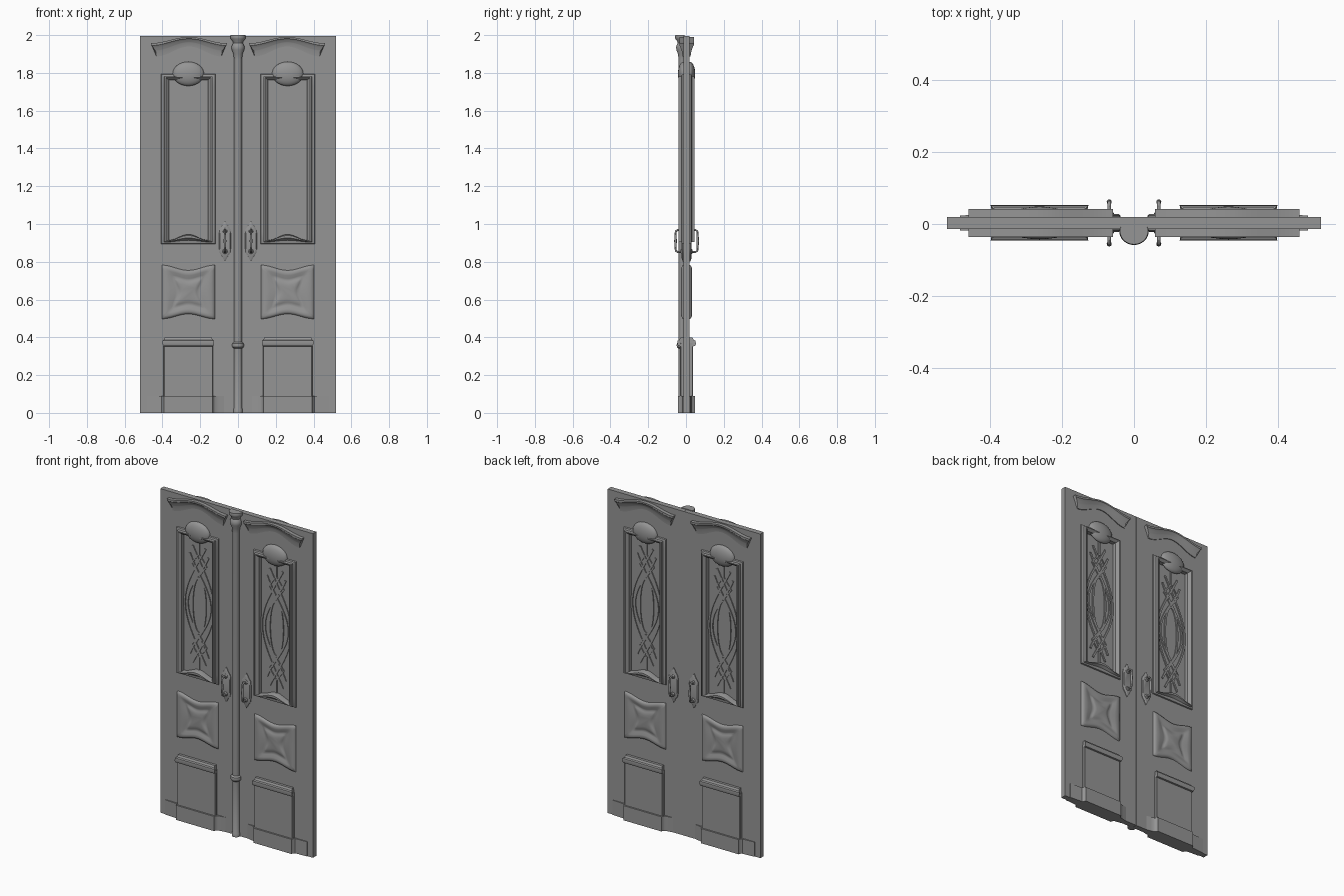
import bpy, bmesh, math
from mathutils import Vector

if "Cube" in bpy.data.objects:
    bpy.data.objects.remove(bpy.data.objects["Cube"])

MID_Y = 0.003      # middle plane of the doors
HALF = 0.0165      # half the slab thickness
CX = 0.263         # centre line of one leaf
PANE = -0.0125     # pane depth relative to the slab face

grey = bpy.data.materials.new("painted_grey")
grey.use_nodes = True
grey.diffuse_color = (0.3, 0.3, 0.3, 1)
grey.node_tree.nodes["Principled BSDF"].inputs["Base Color"].default_value = (0.3, 0.3, 0.3, 1)


def finish(name, bm, mirror=(True, True), angle=35):
    """Turn a bmesh into a shaded object, mirrored across x and y."""
    bmesh.ops.recalc_face_normals(bm, faces=bm.faces)
    mesh = bpy.data.meshes.new(name)
    bm.to_mesh(mesh)
    bm.free()
    for p in mesh.polygons:
        p.use_smooth = True
    mesh.set_sharp_from_angle(angle=math.radians(angle))
    mesh.materials.append(grey)
    ob = bpy.data.objects.new(name, mesh)
    bpy.context.collection.objects.link(ob)
    ob.location.y = MID_Y
    if any(mirror):
        mod = ob.modifiers.new("Mirror", "MIRROR")
        mod.use_axis = (mirror[0], mirror[1], False)
        mod.use_mirror_merge = False


def at(x, z, d):
    """Point at height d above the front face of the slab."""
    return Vector((x, -HALF - d, z))


def bridge(bm, rows, closed=True, base=True):
    """Skin rows of points: closed rings are capped, open rows get side ends."""
    vs = [[bm.verts.new(p) for p in row] for row in rows]
    n = len(vs[0])
    for a, b in zip(vs, vs[1:]):
        for i in range(n if closed else n - 1):
            j = (i + 1) % n
            bm.faces.new((a[i], a[j], b[j], b[i]))
    if closed:
        bm.faces.new(vs[-1])
        if base:
            bm.faces.new(vs[0])
    else:
        bm.faces.new([r[0] for r in vs])
        bm.faces.new([r[-1] for r in vs])


def bump(u):
    return (1 + math.cos(math.pi * u)) / 2


def outline(hw, z0, z1, low=0, high=0, side=0, n=16):
    """Rectangle whose four edges may bow by a cosine bump."""
    us = [-1 + 2 * i / n for i in range(n)]
    h, zm = (z1 - z0) / 2, (z0 + z1) / 2
    pts = [(CX + hw * u, z0 + low * bump(u)) for u in us]
    pts += [(CX + hw - side * bump(u), zm + h * u) for u in us]
    pts += [(CX - hw * u, z1 + high * bump(u)) for u in us]
    pts += [(CX - hw + side * bump(u), zm - h * u) for u in us]
    return pts


def relief(name, rings, base=True, angle=35):
    bm = bmesh.new()
    bridge(bm, [[at(x, z, d) for x, z in pts] for pts, d in rings], base=base)
    finish(name, bm, angle=angle)


# Door leaf with a window opening
bm = bmesh.new()
xs, zs = (0.0005, 0.15, 0.376, 0.52), (0, 0.91, 1.775, 1.996)
grid = [[bm.verts.new((x, -HALF, z)) for z in zs] for x in xs]
for i in range(3):
    for j in range(3):
        if (i, j) != (1, 1):
            bm.faces.new((grid[i][j], grid[i + 1][j], grid[i + 1][j + 1], grid[i][j + 1]))
front = bm.faces[:]
back = bmesh.ops.extrude_face_region(bm, geom=front, use_keep_orig=True)["geom"]
bmesh.ops.translate(bm, vec=(0, 2 * HALF, 0), verts=[v for v in back if isinstance(v, bmesh.types.BMVert)])
finish("door_leaf", bm, (True, False))

# Window frame, sloping inwards to the pane
inner = outline(0.103, 0.915, 1.762, low=0.03)
relief("window_frame", [
    (outline(0.144, 0.895, 1.795), -0.001),
    (outline(0.142, 0.897, 1.792), 0.008),
    (outline(0.129, 0.904, 1.782, low=0.01), 0.011),
    (outline(0.127, 0.906, 1.780, low=0.02), 0.026),
    (outline(0.119, 0.909, 1.775, low=0.03), 0.026),
    (inner, 0.012),
    (inner, PANE)], base=False)

# Rounded hood over the window
bm = bmesh.new()
bmesh.ops.create_uvsphere(bm, u_segments=32, v_segments=16, radius=1)
for v in bm.verts:
    depth = -v.co.y * 0.029 if v.co.y < 0 else PANE * v.co.y
    v.co = at(CX + v.co.x * 0.083, 1.795 + v.co.z * 0.064, depth)
finish("window_hood", bm)


# Tracery strips lying on the pane
def strip(bm, pts, width=0.011, closed=False):
    rows, n = [], len(pts)
    for i, (x, z) in enumerate(pts):
        a = pts[i - 1] if closed or i else pts[i]
        b = pts[(i + 1) % n] if closed or i < n - 1 else pts[i]
        t = Vector((b[0] - a[0], b[1] - a[1])).normalized() * width / 2
        rows.append([at(CX + x + s * t.y, 1.34 + z - s * t.x, PANE + d)
                     for s, d in ((1, -0.001), (1, 0.006), (-1, 0.006), (-1, -0.001))])
    if closed:
        rows.append(rows[0])
    bridge(bm, rows)


bm = bmesh.new()
steps = [i / 24 for i in range(-24, 25)]
for s in (-1, 1):
    strip(bm, [(s * 0.078 * math.cos(math.pi * t * 0.8), t * 0.31) for t in steps])
    strip(bm, [(s * 0.098 * math.cos(math.pi * t * 0.65), t * 0.36) for t in steps])
    strip(bm, [(0.05, s * 0.25), (0, s * 0.32), (-0.05, s * 0.25), (0, s * 0.18)], closed=True)
    strip(bm, [(0, s * 0.31), (0, s * 0.41)])
ring = [math.pi * i / 20 for i in range(40)]
strip(bm, [(0.045 * math.cos(a), 0.17 * math.sin(a)) for a in ring], closed=True)
finish("window_tracery", bm)

# Arched cornice swept from a crown profile: half width, drop, depth
bm = bmesh.new()
profile = [(0.201, 0, -0.001), (0.201, 0, 0.022), (0.199, 0.012, 0.022), (0.193, 0.016, 0.018),
           (0.187, 0.026, 0.015), (0.180, 0.036, 0.010), (0.176, 0.040, 0.009),
           (0.174, 0.058, 0.006), (0.172, 0.070, 0.005), (0.172, 0.070, -0.001)]
us = [-1 + i / 16 for i in range(33)]
bridge(bm, [[at(CX - 0.003 + w * u, 1.957 - drop + (0.033 + drop * 0.28) * bump(u), d) for u in us]
            for w, drop, d in profile], closed=False)
finish("cornice", bm)

# Scalloped middle panel with a pillow centre: scale, depth, pinch
panel = [(1, -0.001, 0), (0.97, 0.007, 0), (0.88, 0.012, 0.004), (0.76, 0.011, 0.012), (0.62, 0.005, 0.02),
         (0.52, 0.003, 0.022), (0.46, 0.007, 0.02), (0.30, 0.010, 0.012)]
relief("middle_panel", [
    (outline(0.141 * s, 0.64 - 0.143 * s, 0.64 + 0.143 * s, 0.026 * s, -0.028 * s, pinch), d)
    for s, d, pinch in panel], angle=50)

# Lower panel with a moulded cap
relief("lower_panel", [(outline(0.131, 0.001, 0.37), -0.001), (outline(0.131, 0.001, 0.37), 0.014),
                       (outline(0.127, 0.001, 0.37), 0.018)])
bm = bmesh.new()
cap = [(0.125, 0.398, -0.001), (0.125, 0.398, 0.016), (0.128, 0.386, 0.022), (0.136, 0.382, 0.031),
       (0.136, 0.364, 0.033), (0.132, 0.354, 0.028), (0.130, 0.350, -0.001)]
bridge(bm, [[at(CX - w, z, d), at(CX + w, z, d)] for w, z, d in cap], closed=False)
finish("panel_cap", bm)

# Kick board that swells in the middle
bm = bmesh.new()
swell = [(0.07, -0.001), (0.10, 0.005), (0.122, 0.009), (0.130, 0.016), (0.134, 0.028),
         (0.392, 0.028), (0.396, 0.016), (0.404, 0.009), (0.43, 0.007), (0.484, 0.004), (0.484, -0.001)]
bridge(bm, [[at(x, z, d) for x, d in swell] for z in (0, 0.09)])
finish("kick_board", bm)

# Handle back plate, pointed at both ends
HX, HZ = 0.069, 0.91
half = [(0, 0.108), (0.009, 0.094), (0.014, 0.082), (0.028, 0.064), (0.031, 0.04)]
right = half + [(x, -z) for x, z in reversed(half)]
shape = right + [(-x, z) for x, z in reversed(right[1:-1])]
relief("handle_plate", [([(HX + x * s, HZ + z * s) for x, z in shape], d)
                        for s, d in ((1, -0.001), (1, 0.004), (0.86, 0.009))])

# Handle grip: a bent bar of round section
bm = bmesh.new()
grip = [(0, -0.055), (0.030, -0.059), (0.040, -0.052), (0.042, -0.036)]
path = grip + [(0.042, 0)] + [(d, -z) for d, z in reversed(grip)]
rows = []
for i, (d, z) in enumerate(path):
    a, b = path[max(i - 1, 0)], path[min(i + 1, len(path) - 1)]
    t = Vector((b[0] - a[0], b[1] - a[1])).normalized()
    r = 0.007 if abs(z) < 0.01 else 0.0052
    turns = [k * math.pi / 6 for k in range(12)]
    rows.append([at(HX + r * math.cos(k), z + HZ + r * math.sin(k) * t.x, d - r * math.sin(k) * t.y)
                 for k in turns])
bridge(bm, rows)
finish("handle_grip", bm)

# Collars where the grip meets the plate
bm = bmesh.new()
for s in (-1, 1):
    bridge(bm, [[at(HX + r * math.cos(k * math.pi / 8), HZ + s * 0.055 + r * math.sin(k * math.pi / 8), d)
                 for k in range(16)] for r, d in ((0.013, 0.004), (0.013, 0.011), (0.008, 0.016))])
finish("handle_collars", bm)

# Centre column, turned and set into the front face: radius, height
turned = [(0.024, 0), (0.024, 0.02), (0.021, 0.025), (0.021, 0.34), (0.030, 0.348), (0.032, 0.358),
          (0.030, 0.368), (0.021, 0.376), (0.021, 1.87), (0.024, 1.90), (0.033, 1.922), (0.035, 1.938),
          (0.030, 1.95), (0.026, 1.957), (0.028, 1.967), (0.039, 1.98), (0.041, 1.99), (0.039, 2.0)]
bm = bmesh.new()
bridge(bm, [[at(r * math.cos(k * math.pi / 16), z, 0.006 + r * 0.95 * max(math.sin(k * math.pi / 16), -0.3))
             for k in range(32)] for r, z in turned])
finish("centre_column", bm, (False, False))
